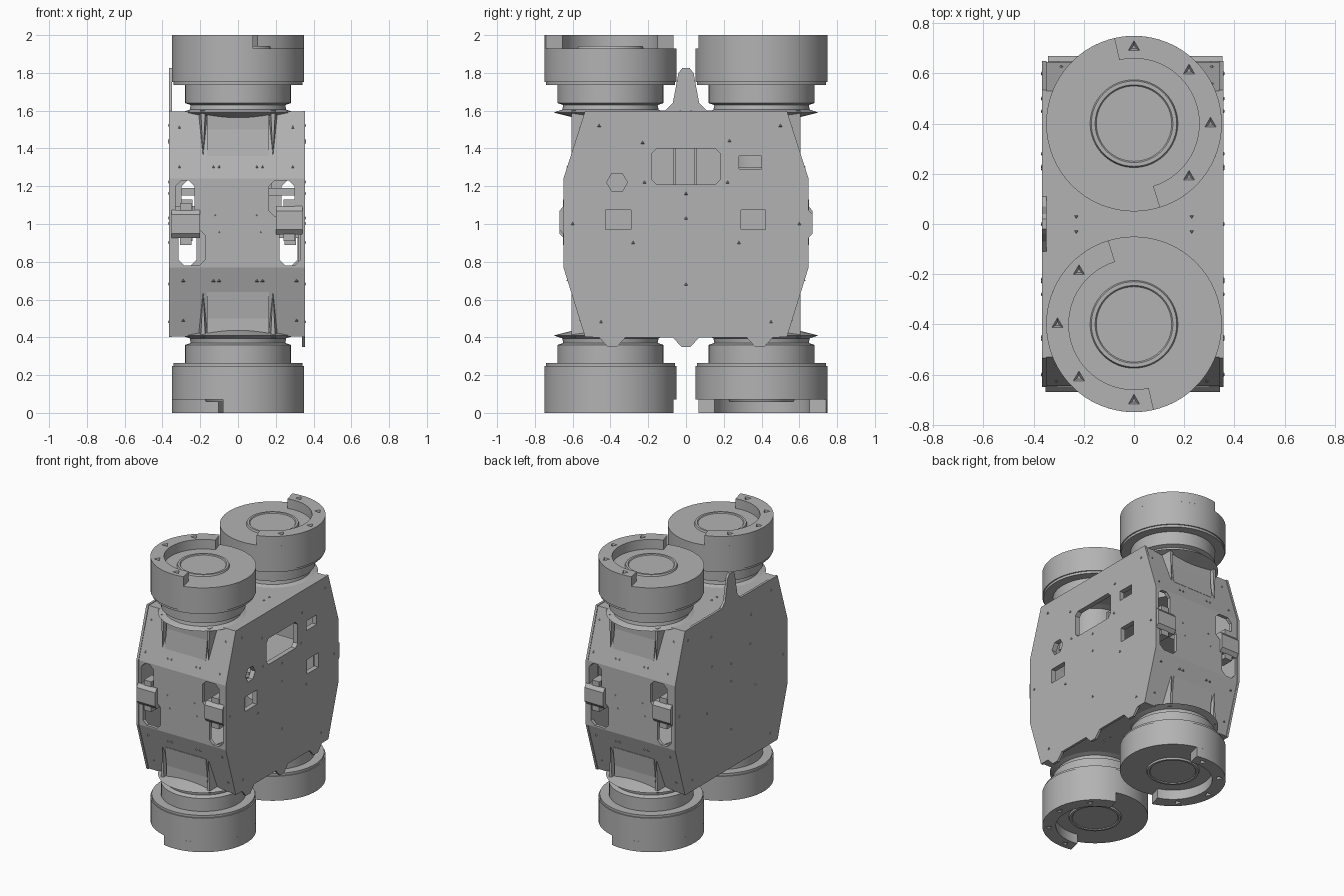
import bpy, bmesh, math
from math import radians, cos, sin, pi
from mathutils import Matrix, Vector

cube = bpy.data.objects.get("Cube")
if cube:
    bpy.data.objects.remove(cube)

grey = bpy.data.materials.new("plain grey")
grey.use_nodes = True
grey.diffuse_color = (0.45, 0.45, 0.45, 1)
grey.node_tree.nodes["Principled BSDF"].inputs["Base Color"].default_value = grey.diffuse_color

MID = Vector((0, 0, 1))
AXES = [Matrix.Identity(4)] + [Matrix.Rotation(pi, 4, a) for a in "ZXY"]
# Half-turns about the model's middle, which repeat each front part
TURNS = [Matrix.Translation(MID) @ r @ Matrix.Translation(-MID) for r in AXES]


def finish(name, bm, smooth=False):
    bmesh.ops.recalc_face_normals(bm, faces=bm.faces)
    mesh = bpy.data.meshes.new(name)
    bm.to_mesh(mesh)
    bm.free()
    mesh.materials.append(grey)
    ob = bpy.data.objects.new(name, mesh)
    bpy.context.collection.objects.link(ob)
    if smooth:
        bpy.ops.object.select_all(action="DESELECT")
        ob.select_set(True)
        bpy.context.view_layer.objects.active = ob
        bpy.ops.object.shade_smooth_by_angle(angle=radians(30))
    return ob


def prism(bm, points, a, b, axis, mat=None):
    """Extrude a flat outline from a to b along x, y or z."""
    def place(p, q):
        return {"x": (q, p[0], p[1]), "y": (p[0], q, p[1]), "z": (p[0], p[1], q)}[axis]
    low, high = [[bm.verts.new(place(p, q)) for p in points] for q in (a, b)]
    bm.faces.new(low)
    bm.faces.new(high)
    n = len(points)
    for i in range(n):
        j = (i + 1) % n
        bm.faces.new((low[i], low[j], high[j], high[i]))
    if mat:
        bmesh.ops.transform(bm, matrix=mat, verts=low + high)


def rect(u0, u1, v0, v1, c=0):
    """Rectangle outline with optional chamfered corners."""
    if not c:
        return [(u0, v0), (u1, v0), (u1, v1), (u0, v1)]
    return [(u0 + c, v0), (u1 - c, v0), (u1, v0 + c), (u1, v1 - c),
            (u1 - c, v1), (u0 + c, v1), (u0, v1 - c), (u0, v0 + c)]


def lathe(bm, profile, mat, steps=64):
    """Revolve a radius/height profile about z and cap its ends."""
    rings = [[bm.verts.new(mat @ Vector((r * cos(2 * pi * i / steps), r * sin(2 * pi * i / steps), z)))
              for i in range(steps)] for r, z in profile]
    for a, b in zip(rings, rings[1:]):
        for i in range(steps):
            j = (i + 1) % steps
            bm.faces.new((a[i], a[j], b[j], b[i]))
    bm.faces.new(rings[0])
    bm.faces.new(rings[-1])


def cone(bm, at, size, depth, direction):
    """Three-sided pit or stud."""
    turn = Vector(direction).to_track_quat("Z", "Y").to_matrix().to_4x4()
    bmesh.ops.create_cone(bm, cap_ends=True, segments=3, radius1=size, radius2=size * 0.3,
                          depth=depth, matrix=Matrix.Translation(at) @ turn)


def cut(ob, bm):
    cutter = finish("cutter", bm)
    cutter.hide_render = True
    mod = ob.modifiers.new("cut", "BOOLEAN")
    mod.operation, mod.solver, mod.object = "DIFFERENCE", "EXACT", cutter
    bpy.context.view_layer.update()
    graph = bpy.context.evaluated_depsgraph_get()
    mesh = bpy.data.meshes.new_from_object(ob.evaluated_get(graph))
    ob.modifiers.clear()
    ob.data = mesh
    bpy.data.objects.remove(cutter)


# Hollow body shell with an eight-sided side outline
def octagon(k):
    h, y0, y1 = 0.595 - k, 0.53 - k, 0.645 - k
    return [(-y0, 1 - h), (y0, 1 - h), (y1, 0.77), (y1, 1.24),
            (y0, 1 + h), (-y0, 1 + h), (-y1, 1.24), (-y1, 0.77)]


bm = bmesh.new()
prism(bm, octagon(0), -0.35, 0.34, "x")
shell = finish("body_shell", bm)
bm = bmesh.new()
prism(bm, octagon(0.025), -0.33, 0.32, "x")
cut(shell, bm)
bm = bmesh.new()
for turn in (TURNS[0], TURNS[1]):
    for x0, x1, z0, z1 in ((-0.33, -0.23, 1.0, 1.23), (-0.315, -0.175, 0.78, 0.97),
                           (0.165, 0.3, 1.04, 1.23), (0.22, 0.33, 0.78, 1.0)):
        prism(bm, rect(x0, x1, z0, z1, 0.03), -0.75, -0.55, "y", turn)
cut(shell, bm)

# Side plates: the left one has openings and low tabs, the right one a tall tab
bm = bmesh.new()
outline = octagon(-0.004)
low = [(y + dy, z) for y in (-0.39, 0, 0.39)
       for dy, z in ((-0.07, 0.4), (-0.025, 0.35), (0.025, 0.35), (0.07, 0.4))]
prism(bm, [outline[0]] + low + outline[1:], 0.339, 0.356, "x")
left_plate = finish("left_side_plate", bm)
openings = [rect(-0.18, 0.18, 1.21, 1.4, 0.025), rect(0.28, 0.4, 1.29, 1.36),
            rect(-0.425, -0.29, 0.97, 1.075), rect(0.29, 0.42, 0.97, 1.075),
            [(-0.365 + 0.055 * cos(i * pi / 3), 1.22 + 0.055 * sin(i * pi / 3)) for i in range(6)]]
for ob in (left_plate, shell):
    bm = bmesh.new()
    for hole in openings:
        prism(bm, hole, 0.25, 0.5, "x")
    cut(ob, bm)

bm = bmesh.new()
tall = [(0.11, 1.6), (0.07, 1.64), (0.04, 1.8), (0.02, 1.825),
        (-0.02, 1.825), (-0.04, 1.8), (-0.07, 1.64), (-0.11, 1.6)]
prism(bm, outline[:5] + tall + outline[5:], -0.366, -0.349, "x")
finish("right_side_plate", bm)

# Frame bars behind the window
bm = bmesh.new()
for y in (-0.06, 0.05):
    prism(bm, rect(y - 0.008, y + 0.008, 1.19, 1.42), 0.16, 0.18, "x")
prism(bm, rect(-0.3, 0.3, 1.15, 1.19), -0.3, 0.3, "x")
finish("inner_frame", bm)

# Fins and flared panels that meet the hubs
fins, flares = bmesh.new(), bmesh.new()
for turn in TURNS:
    for x in (-0.185, 0.185):
        base = [fins.verts.new(turn @ Vector((x + dx, y, z))) for dx, y, z in
                ((-0.028, -0.51, 1.6), (0.028, -0.51, 1.6), (0.012, -0.607, 1.6),
                 (-0.012, -0.607, 1.6), (0, -0.607, 1.36))]
        fins.faces.new(base[:4])
        for i in range(4):
            fins.faces.new((base[i], base[(i + 1) % 4], base[4]))
    prism(flares, [(-0.5, 1.6), (-0.592, 1.6), (-0.59, 1.5), (-0.608, 1.36), (-0.5, 1.36)],
          -0.165, 0.165, "x", turn)
finish("hub_fins", fins)
finish("flared_panels", flares)

# Latches bridging the front and back slots
bm = bmesh.new()
for turn in (TURNS[0], TURNS[1]):
    for x0, x1, z in ((-0.352, -0.2, 1.0), (0.2, 0.342, 1.02)):
        prism(bm, [(-0.6, z - 0.075), (-0.648, z - 0.075), (-0.67, z - 0.05),
                   (-0.67, z + 0.05), (-0.648, z + 0.075), (-0.6, z + 0.075)], x0, x1, "x", turn)
        mid = (x0 + x1) / 2
        prism(bm, rect(mid - 0.03, mid + 0.03, z - 0.11, z + 0.11), -0.65, -0.56, "y", turn)
finish("latches", bm)

# Wheels with hubs, centre caps and a raised half rim
for turn, name in zip(TURNS, ("front_upper", "back_upper", "back_lower", "front_lower")):
    place = turn @ Matrix.Translation((0, -0.4, 0))
    bm = bmesh.new()
    lathe(bm, [(0.18, 1.3), (0.18, 1.56), (0.3, 1.59), (0.255, 1.605), (0.25, 1.63), (0.28, 1.64),
               (0.28, 1.735), (0.342, 1.735), (0.342, 1.752), (0.35, 1.752), (0.35, 1.93),
               (0.175, 1.93), (0.17, 1.942), (0.155, 1.942), (0.15, 1.936)], place)
    finish(name + "_wheel", bm, True)
    bm = bmesh.new()
    angles = [radians(107 + 176 * i / 36) for i in range(37)]
    arc = [(0.35 * cos(a), 0.35 * sin(a)) for a in angles]
    arc += [(0.26 * cos(a), 0.26 * sin(a)) for a in reversed(angles)]
    prism(bm, arc, 1.925, 2.0, "z", place)
    rim = finish(name + "_raised_rim", bm)
    bm = bmesh.new()
    for a in (136, 180, 224, 270):
        a = radians(a)
        spot = place @ Vector((0.305 * cos(a), 0.305 * sin(a), 1.995))
        cone(bm, spot, 0.034, 0.03, place.to_3x3() @ Vector((0, 0, -1)))
    cut(rim, bm)
    bpy.ops.object.select_all(action="DESELECT")
    rim.select_set(True)
    bpy.context.view_layer.objects.active = rim
    bpy.ops.object.shade_smooth_by_angle(angle=radians(30))

# Small three-sided studs on the panels and plates
bm = bmesh.new()
for turn in TURNS:
    out = turn.to_3x3() @ Vector((0, -1, 0))
    for z in (1.3, 1.51):
        y = -0.645 + (z - 1.24) * 0.115 / 0.355
        for x in (-0.31, -0.13, -0.1, 0.1, 0.13, 0.29):
            cone(bm, turn @ Vector((x, y, z)), 0.013, 0.012, out)
    for x in (-0.12, 0.1):
        cone(bm, turn @ Vector((x, -0.645, 1.045)), 0.01, 0.008, out)
    for x in (-0.23, 0.23):
        cone(bm, turn @ Vector((x, -0.03, 1.595)), 0.014, 0.012, turn.to_3x3() @ Vector((0, 0, 1)))
for x, side in ((0.356, 1), (-0.366, -1)):
    for y, z in ((-0.46, 1.52), (-0.23, 1.43), (0.23, 1.44), (0.5, 1.52), (-0.22, 1.22), (0.22, 1.22),
                 (0, 1.16), (0, 1.03), (0, 0.68), (-0.28, 0.9), (0.28, 0.9), (-0.45, 0.48),
                 (0.45, 0.48), (-0.6, 1.0), (0.6, 1.0)):
        cone(bm, (x, y, z), 0.016, 0.01, (side, 0, 0))
finish("studs", bm)
